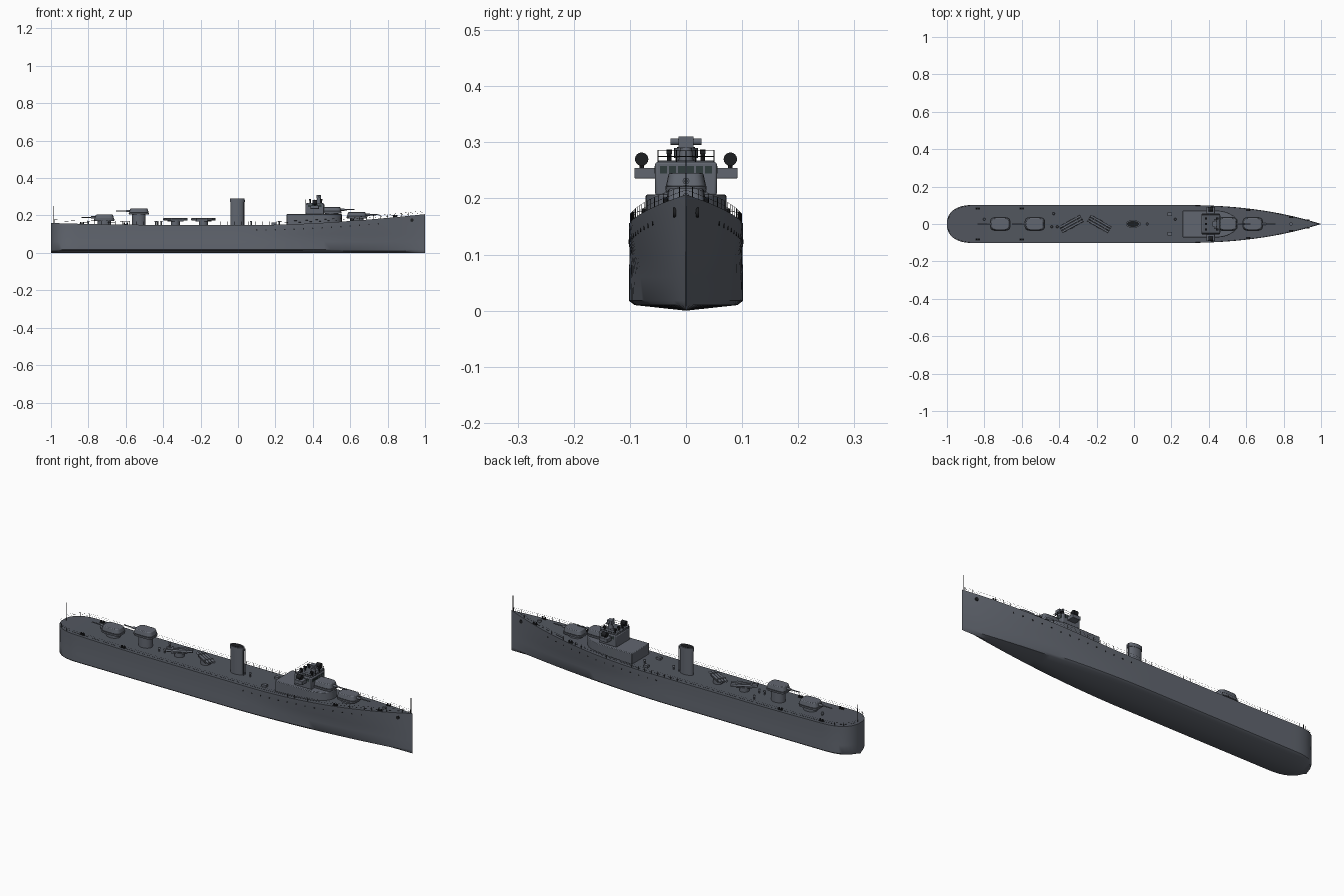
import bpy, bmesh, math
from mathutils import Vector, Matrix

if "Cube" in bpy.data.objects:
    bpy.data.objects.remove(bpy.data.objects["Cube"])


def material(name, rgb):
    m = bpy.data.materials.new(name)
    m.use_nodes = True
    m.diffuse_color = (*rgb, 1)
    m.node_tree.nodes["Principled BSDF"].inputs["Base Color"].default_value = (*rgb, 1)
    return m


GREY = material("naval grey", (0.12, 0.133, 0.16))
DECK = material("deck grey", (0.085, 0.095, 0.115))
BLACK = material("fitting black", (0.012, 0.013, 0.015))
GLASS = material("window glass", (0.03, 0.045, 0.045))


def finish(name, bm, *mats, bevel=0, angle=35):
    bmesh.ops.recalc_face_normals(bm, faces=bm.faces)
    me = bpy.data.meshes.new(name)
    bm.to_mesh(me)
    bm.free()
    for m in mats:
        me.materials.append(m)
    ob = bpy.data.objects.new(name, me)
    bpy.context.collection.objects.link(ob)
    if bevel:
        mod = ob.modifiers.new("bevel", "BEVEL")
        mod.width, mod.segments = bevel, 2
    bpy.ops.object.select_all(action="DESELECT")
    ob.select_set(True)
    bpy.context.view_layer.objects.active = ob
    bpy.ops.object.shade_smooth_by_angle(angle=math.radians(angle))
    return ob


def add_box(bm, c, size, turn=0):
    m = Matrix.Translation(c) @ Matrix.Rotation(turn, 4, "Z") @ Matrix.Diagonal((*size, 1))
    return bmesh.ops.create_cube(bm, size=1, matrix=m)["verts"]


def add_rod(bm, a, b, r, sides=4, r2=None):
    a, b = Vector(a), Vector(b)
    rot = (b - a).to_track_quat("Z", "Y").to_matrix().to_4x4()
    bmesh.ops.create_cone(bm, cap_ends=True, segments=sides, radius1=r,
                          radius2=r if r2 is None else r2, depth=(b - a).length,
                          matrix=Matrix.Translation((a + b) / 2) @ rot)


def box(name, c, size, mat, bevel=0.0):
    bm = bmesh.new()
    add_box(bm, c, size)
    return finish(name, bm, mat, bevel=bevel)


def prism(name, outline, z0, z1, mats, top_scale=1.0, centre=(0, 0), bevel=0.0):
    """Extrude a plan outline upward; the top takes the last material."""
    bm = bmesh.new()
    cx, cy = centre
    low = [bm.verts.new((x, y, z0)) for x, y in outline]
    top = [bm.verts.new((cx + (x - cx) * top_scale, cy + (y - cy) * top_scale, z1)) for x, y in outline]
    n = len(low)
    bm.faces.new(low)
    bm.faces.new(top).material_index = len(mats) - 1
    for i in range(n):
        bm.faces.new((low[i], low[(i + 1) % n], top[(i + 1) % n], top[i]))
    return finish(name, bm, *mats, bevel=bevel)


def oval(cx, cy, rx, ry, power=1.0, n=32):
    def bend(v):
        return math.copysign(abs(v) ** power, v)
    angles = [2 * math.pi * i / n for i in range(n)]
    return [(cx + rx * bend(math.cos(a)), cy + ry * bend(math.sin(a))) for a in angles]


# Hull lines
def deck_z(x):
    return 0.15 + 0.057 * max(0, (x - 0.15) / 0.85) ** 1.6 + 0.01 * max(0, (-x - 0.4) / 0.6) ** 2


def half_width(x, start, power):
    if x < -0.85:
        return 0.102 * (1 - ((-0.85 - x) / 0.151) ** 2.6) ** 0.45
    return max(0.0006, 0.102 * (1 - max(0, (x - start) / (1 - start)) ** power))


def section(x):
    w, b, z = half_width(x, 0.2, 2.5), half_width(x, 0.0, 1.9), deck_z(x)
    return [(0, 0), (0.9 * b, 0.01), (b, 0.018), (b * 0.85 + w * 0.15, 0.06),
            ((b * 0.5 + w * 0.5) * 0.985, 0.1), (w * 0.9 + b * 0.1, z - 0.02), (w, z)]


def hull_y(x, z):
    pts = section(x)
    for (y0, z0), (y1, z1) in zip(pts, pts[1:]):
        if z <= z1:
            return y0 + (y1 - y0) * (z - z0) / (z1 - z0)
    return pts[-1][0]


# Hull and deck
xs = [-0.85 - 0.15 * math.sin(math.pi / 2 * i / 10) for i in range(10, 0, -1)]
xs += [-0.85 + 1.85 * i / 48 for i in range(49)]
bm = bmesh.new()
rings = []
for x in xs:
    side = section(x)
    pts = [(-y, z) for y, z in side[:0:-1]] + side
    rings.append([bm.verts.new((x, y, z)) for y, z in pts])
for p, q in zip(rings, rings[1:]):
    for i in range(len(p)):
        j = (i + 1) % len(p)
        f = bm.faces.new((p[i], p[j], q[j], q[i]))
        f.material_index = int(j == 0)
bm.faces.new(rings[0])
bm.faces.new(rings[-1])
finish("hull", bm, GREY, DECK, angle=40)

# Portholes and anchor openings
bm = bmesh.new()
for s in (-1, 1):
    for i in range(14):
        x = 0.1 + 0.05 * i
        z = deck_z(x) - 0.027
        y = hull_y(x, z)
        add_rod(bm, (x, s * (y - 0.003), z), (x, s * (y + 0.001), z), 0.0037, 10)
    y = hull_y(0.93, 0.175)
    add_rod(bm, (0.93, s * (y - 0.004), 0.175), (0.93, s * (y + 0.003), 0.175), 0.009, 12)
finish("portholes", bm, BLACK)

# Deck railing and flag poles
bm = bmesh.new()
stops = [-0.998, -0.985, -0.96, -0.92] + [-0.88 + 0.0374 * i for i in range(51)]
for s in (-1, 1):
    posts = [Vector((x * 0.997, s * max(0, half_width(x, 0.2, 2.5) - 0.003), deck_z(x))) for x in stops]
    for i, p in enumerate(posts):
        add_rod(bm, p, p + Vector((0, 0, 0.018)), 0.0006)
        if i:
            for h in (0.009, 0.018):
                lift = Vector((0, 0, h))
                add_rod(bm, posts[i - 1] + lift, p + lift, 0.0003)
finish("deck_railing", bm, BLACK)
bm = bmesh.new()
add_rod(bm, (0.992, 0, 0.2), (0.992, 0, 0.285), 0.0012, 6)
add_rod(bm, (-0.985, 0, 0.15), (-0.985, 0, 0.25), 0.0012, 6)
finish("flag_poles", bm, BLACK)

# Superstructure with rounded gun platform in front
plan = [(0.26, 0.072), (0.26, -0.072), (0.44, -0.072)]
plan += [(0.44 + 0.115 * math.sin(a), -0.072 * math.cos(a)) for a in [math.pi * i / 14 for i in range(1, 14)]]
plan += [(0.44, 0.072)]
prism("superstructure", plan, 0.145, 0.207, [GREY], bevel=0.003)

# Bridge
box("bridge", (0.41, 0, 0.235), (0.1, 0.11, 0.06), GREY, 0.004)
box("bridge_floor", (0.41, 0, 0.266), (0.09, 0.1, 0.003), DECK)
bm = bmesh.new()
for i in range(6):
    add_box(bm, (0.4605, -0.04 + 0.016 * i, 0.251), (0.002, 0.012, 0.013))
for s in (-1, 1):
    for i in range(4):
        add_box(bm, (0.38 + 0.02 * i, s * 0.0555, 0.251), (0.013, 0.002, 0.013))
finish("bridge_windows", bm, GLASS)
bm = bmesh.new()
ring = [(x, y) for x, y in [(0.363, -0.05), (0.41, -0.05), (0.457, -0.05), (0.457, -0.017),
                            (0.457, 0.017), (0.457, 0.05), (0.41, 0.05), (0.363, 0.05)]]
for i, (x, y) in enumerate(ring):
    add_rod(bm, (x, y, 0.265), (x, y, 0.286), 0.0008)
    for h in (0.275, 0.286):
        add_rod(bm, (x, y, h), (*ring[i - 1], h), 0.0007)
finish("bridge_railing", bm, BLACK)
for s, label in ((1, "left"), (-1, "right")):
    box(label + "_bridge_wing", (0.41, s * 0.072, 0.245), (0.045, 0.04, 0.019), GREY, 0.002)
    bm = bmesh.new()
    add_rod(bm, (0.41, s * 0.079, 0.25), (0.41, s * 0.079, 0.262), 0.004, 8)
    add_rod(bm, (0.398, s * 0.079, 0.27), (0.422, s * 0.079, 0.27), 0.012, 16)
    finish(label + "_searchlight", bm, BLACK)

# Rangefinder and lookout sights
bm = bmesh.new()
add_rod(bm, (0.432, 0, 0.262), (0.432, 0, 0.294), 0.014, 16, 0.01)
add_box(bm, (0.432, 0, 0.3), (0.026, 0.026, 0.02))
add_rod(bm, (0.434, -0.028, 0.301), (0.434, 0.028, 0.301), 0.006, 12)
finish("rangefinder", bm, GREY)
bm = bmesh.new()
for x, y in ((0.385, 0), (0.385, 0.03), (0.385, -0.03), (0.445, 0.03), (0.445, -0.03)):
    add_rod(bm, (x, y, 0.265), (x, y, 0.28), 0.004, 8)
    add_box(bm, (x, y, 0.283), (0.013, 0.01, 0.008))
finish("bridge_sights", bm, BLACK)


# Main guns
def gun(name, x, z, facing, base):
    prism(name + "_pedestal", oval(x, 0, 0.036, 0.029, n=24), base, z + 0.004, [GREY])
    shield = oval(x, 0, 0.053, 0.036, 0.5)
    prism(name + "_shield_base", shield, z + 0.002, z + 0.012, [GREY], 1.03, (x, 0))
    prism(name + "_shield", shield, z + 0.012, z + 0.036, [GREY], 0.86, (x, 0), bevel=0.003)
    barrel = bmesh.new()
    start = x + facing * 0.04
    add_rod(barrel, (start, 0, z + 0.022), (x + facing * 0.07, 0, z + 0.022), 0.006, 12)
    add_rod(barrel, (start, 0, z + 0.022), (x + facing * 0.122, 0, z + 0.022), 0.0035, 12, 0.0025)
    finish(name + "_barrel", barrel, GREY)


gun("fore_lower_gun", 0.635, 0.182, 1, 0.16)
gun("fore_upper_gun", 0.5, 0.209, 1, 0.2)
gun("aft_upper_gun", -0.53, 0.202, -1, 0.148)
gun("aft_lower_gun", -0.715, 0.168, -1, 0.148)

# Funnel with open top and collar
prism("funnel", oval(-0.005, 0, 0.036, 0.019), 0.148, 0.287, [GREY])
prism("funnel_collar", oval(-0.005, 0, 0.039, 0.021), 0.272, 0.29, [GREY])
prism("funnel_mouth", oval(-0.005, 0, 0.033, 0.016), 0.288, 0.2915, [BLACK])
bm = bmesh.new()
for s in (-1, 1):
    add_rod(bm, (0.036, s * 0.006, 0.15), (0.036, s * 0.006, 0.283), 0.0025, 8)
finish("steam_pipes", bm, GREY)

# Torpedo launchers
for name, x, turn in (("aft_launcher", -0.335, 0.5), ("fore_launcher", -0.185, -0.52)):
    along = Vector((math.cos(turn), math.sin(turn), 0))
    across = Vector((-along.y, along.x, 0))
    mid = Vector((x, 0, 0.18))
    bm = bmesh.new()
    add_rod(bm, (x, 0, 0.148), (x, 0, 0.172), 0.024, 20)
    add_box(bm, (x, 0, 0.172), (0.075, 0.04, 0.006), turn)
    for k in (-1, 0, 1):
        c = mid + across * 0.014 * k
        add_rod(bm, c - along * 0.064, c + along * 0.064, 0.006, 12)
    for k in (-0.035, 0.035):
        add_box(bm, mid + along * k, (0.006, 0.044, 0.014), turn)
    finish(name, bm, GREY)

# Mooring bollards in pairs, vents and hatches
bm = bmesh.new()
for x, y in ((-0.835, 0.082), (-0.6, 0.083), (0.61, 0.074), (0.84, 0.036)):
    z = deck_z(x)
    for s in (-1, 1):
        add_box(bm, (x, s * y, z + 0.001), (0.024, 0.01, 0.003))
        for d in (-0.007, 0.007):
            add_rod(bm, (x + d, s * y, z), (x + d, s * y, z + 0.011), 0.004, 8)
finish("bollards", bm, BLACK)
bm = bmesh.new()
for x, y in ((-0.8, 0.025), (-0.44, -0.015), (-0.41, -0.015), (-0.43, 0.055), (0.07, 0), (0.22, 0.025)):
    add_rod(bm, (x, y, 0.148), (x, y, 0.167), 0.004, 10)
    add_rod(bm, (x, y, 0.165), (x, y, 0.171), 0.007, 10, 0.005)
for x, y in ((0.19, -0.052), (0.19, 0.052)):
    add_box(bm, (x, y, 0.155), (0.024, 0.018, 0.014))
add_rod(bm, (0.84, 0, 0.185), (0.84, 0, 0.2), 0.009, 12)
finish("vents_and_hatches", bm, GREY)
